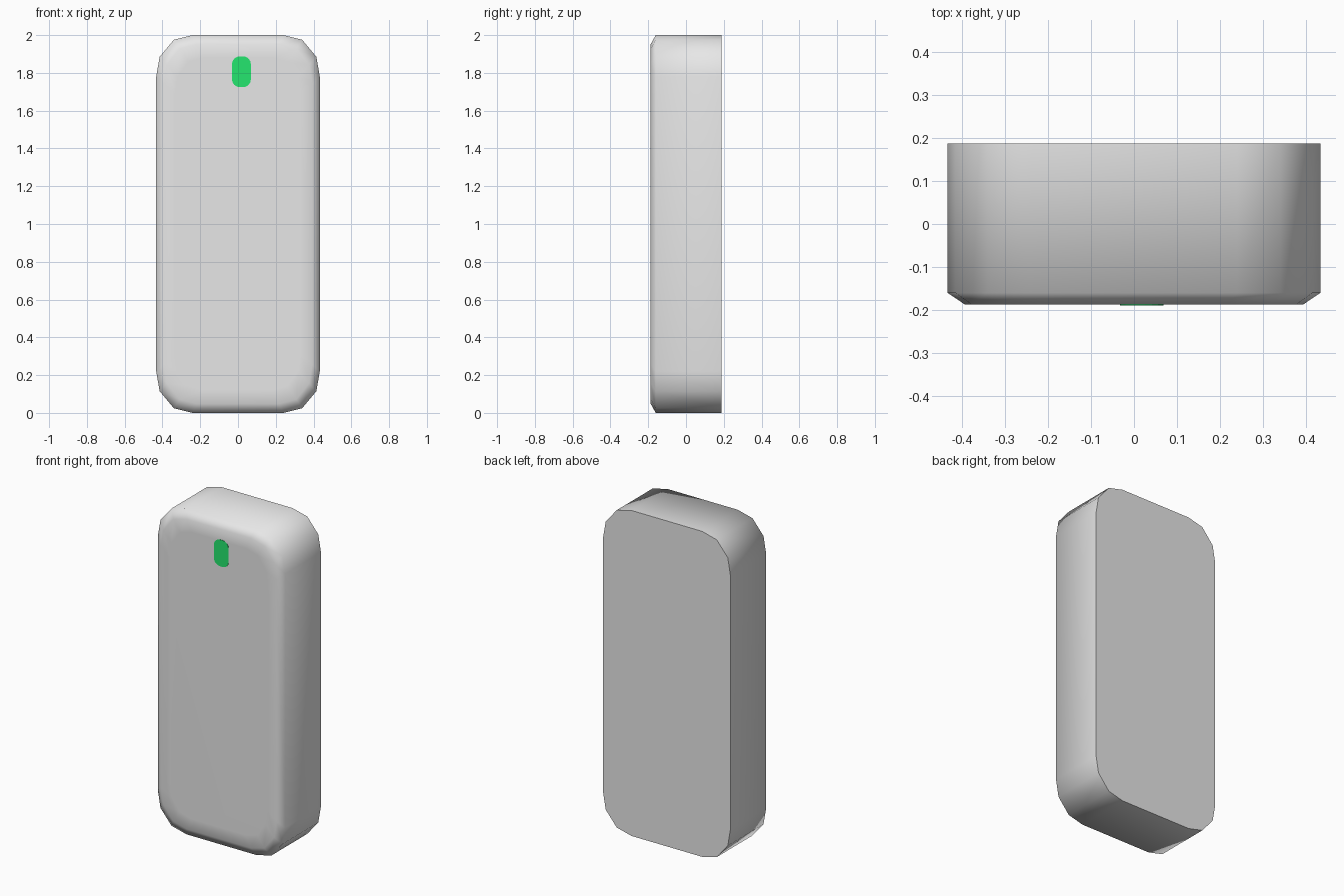
import bpy, bmesh, math

if "Cube" in bpy.data.objects:
    bpy.data.objects.remove(bpy.data.objects["Cube"])


def material(name, rgb):
    m = bpy.data.materials.new(name)
    m.diffuse_color = (*rgb, 1)
    m.use_nodes = True
    m.node_tree.nodes["Principled BSDF"].inputs["Base Color"].default_value = m.diffuse_color
    return m


def loft(name, rings, mat, smooth):
    """Skin a stack of rings running from back to front and cap both ends."""
    bm = bmesh.new()
    loops = [[bm.verts.new(p) for p in ring] for ring in rings]
    n = len(loops[0])
    for a, b in zip(loops, loops[1:]):
        for i in range(n):
            j = (i + 1) % n
            bm.faces.new((a[i], a[j], b[j], b[i]))
    bm.faces.new(loops[0])
    bm.faces.new(loops[-1])
    bmesh.ops.recalc_face_normals(bm, faces=bm.faces)
    me = bpy.data.meshes.new(name)
    bm.to_mesh(me)
    bm.free()
    me.materials.append(mat)
    ob = bpy.data.objects.new(name, me)
    bpy.context.collection.objects.link(ob)
    if smooth:
        bpy.ops.object.select_all(action='DESELECT')
        ob.select_set(True)
        bpy.context.view_layer.objects.active = ob
        bpy.ops.object.shade_smooth_by_angle(angle=math.radians(65))
    return ob


grey = material("light grey", (0.8, 0.8, 0.8))
green = material("green", (0.018, 0.79, 0.156))

# Body outline: one faceted corner mirrored to all four, z measured from centre
corner = [(0.433, 0.78), (0.415, 0.885), (0.34, 0.975), (0.24, 1.0)]
outline = list(corner)
outline += [(-x, z) for x, z in reversed(corner)]
outline += [(-x, -z) for x, z in corner]
outline += [(x, -z) for x, z in reversed(corner)]


def body_ring(y, inset):
    sx, sz = 1 - inset / 0.433, 1 - inset * 1.2
    return [(x * sx, y, 1 + z * sz) for x, z in outline]


# Slab with chamfered front edge and flat back
loft("body", [body_ring(0.187, 0), body_ring(-0.16, 0),
              body_ring(-0.187, 0.04), body_ring(-0.1872, 0.1)], grey, True)

# Green indicator: thin rounded plate near the top of the front
W, H, R = 0.05, 0.082, 0.042
shape = []
for q, (sx, sz) in enumerate([(1, 1), (-1, 1), (-1, -1), (1, -1)]):
    for k in range(5):
        a = math.radians(90 * q + 22.5 * k)
        shape.append((0.018 + sx * (W - R) + R * math.cos(a),
                      1.806 + sz * (H - R) + R * math.sin(a)))
loft("indicator_light", [[(x, y, z) for x, z in shape]
                         for y in (-0.185, -0.189)], green, False)
